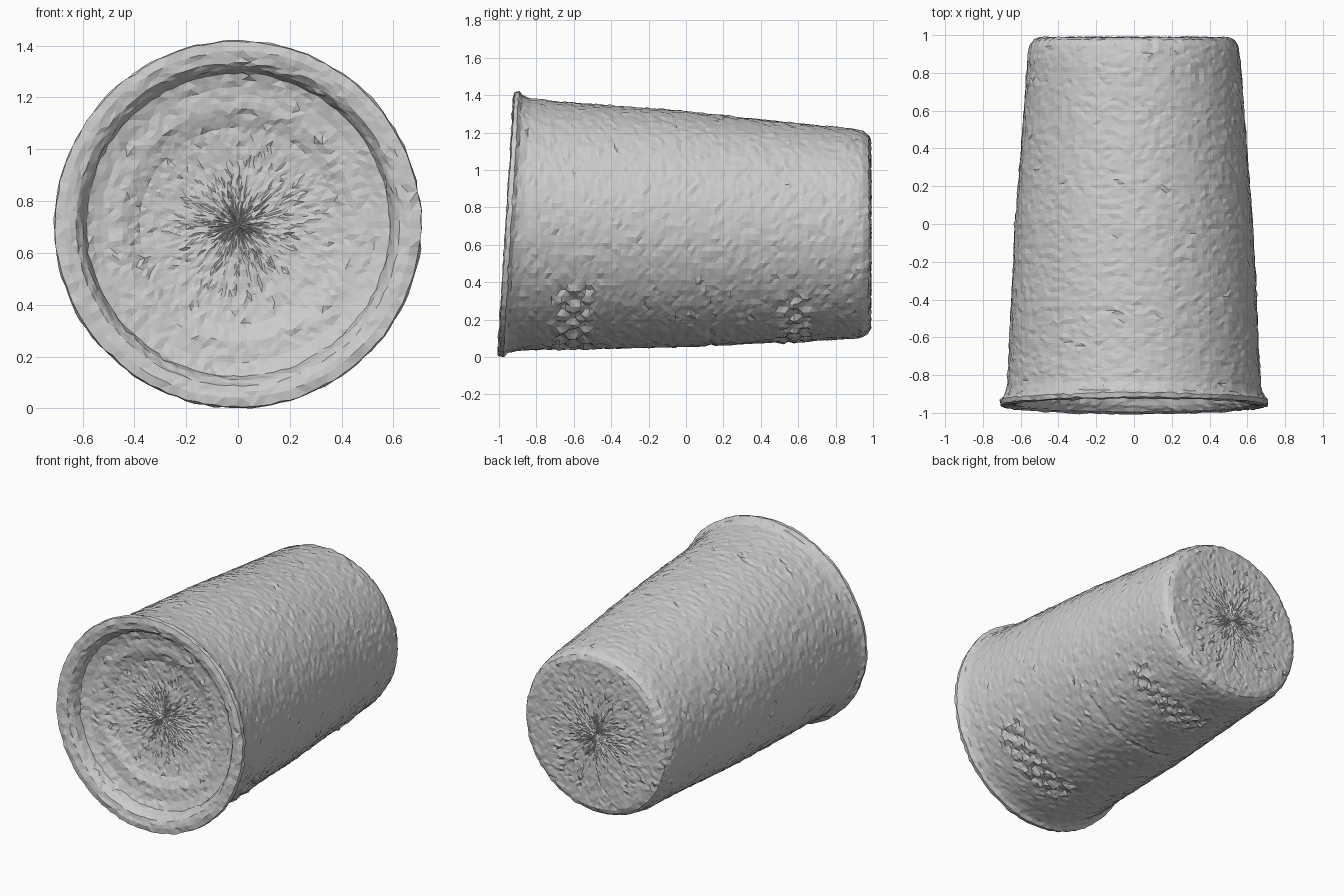
import bpy, bmesh, math, random

if "Cube" in bpy.data.objects:
    bpy.data.objects.remove(bpy.data.objects["Cube"])

random.seed(4)
SEGS = 120

# Cup lying along y. Profile of (y, radius): recessed front, flared lip, tapered wall, closed base
profile = [(-0.81, 0.0), (-0.81, 0.25), (-0.825, 0.38), (-0.855, 0.45), (-0.86, 0.53),
           (-0.88, 0.585), (-0.925, 0.6), (-0.955, 0.625), (-0.965, 0.67), (-0.96, 0.705),
           (-0.935, 0.71), (-0.915, 0.69), (-0.87, 0.675), (-0.7, 0.662), (-0.45, 0.652),
           (0.0, 0.63), (0.5, 0.59), (0.88, 0.563), (0.945, 0.55), (0.975, 0.53),
           (0.987, 0.5), (0.987, 0.0)]


def resample(points, step):
    out = [points[0]]
    for (y0, r0), (y1, r1) in zip(points, points[1:]):
        n = max(1, round(math.hypot(y1 - y0, r1 - r0) / step))
        out += [(y0 + (y1 - y0) * i / n, r0 + (r1 - r0) * i / n) for i in range(1, n + 1)]
    return out


def relief(y, a):
    """Raised knobbly bands and a shallow seam on the lower wall."""
    h = 0.0
    for centre, half, a0, a1 in ((-0.58, 0.13, -88, -28), (0.58, 0.1, -100, -32)):
        deg = math.degrees(a)
        if abs(y - centre) < half and a0 < deg < a1:
            fade = math.cos((y - centre) / half * math.pi / 2)
            wave = math.sin(math.radians(deg) * 32) * math.cos((y - centre) * 48)
            h += 0.017 * wave * fade ** 0.5
    if abs(y - 0.12) < 0.014 and -110 < math.degrees(a) < -35:
        h -= 0.006
    return h


def place(y, r, a, wall):
    if wall:
        r += relief(y, a)
    r += random.gauss(0, 0.0022)
    cz = 0.682 - 0.028 * y                                # axis droops towards the base
    tilt = 0.045 * max(0.0, min(1.0, -y)) * math.sin(a) * r / 0.7   # lip plane leans back
    jitter = random.gauss(0, 0.0025)
    return (r * math.cos(a), y + tilt + jitter, cz + r * math.sin(a))


bm = bmesh.new()
rings = []
pts = resample(profile, 0.026)
outer = False
for i, (y, r) in enumerate(pts):
    outer = outer or r > 0.705
    if r < 1e-6:
        rings.append([bm.verts.new((0, y, 0.682 - 0.028 * y))])
        continue
    ring = []
    for k in range(SEGS):
        a = -1.5 * math.pi + 2 * math.pi * (k + 0.5) / SEGS   # -270..90 degrees
        ring.append(bm.verts.new(place(y, r, a, outer and -0.85 < y < 0.9)))
    rings.append(ring)

# Skin the rings
for a, b in zip(rings, rings[1:]):
    for k in range(SEGS):
        j = (k + 1) % SEGS
        if len(a) == 1:
            bm.faces.new((a[0], b[k], b[j]))
        elif len(b) == 1:
            bm.faces.new((a[k], b[0], a[j]))
        else:
            bm.faces.new((a[k], b[k], b[j], a[j]))
bmesh.ops.triangulate(bm, faces=bm.faces[:])
bmesh.ops.recalc_face_normals(bm, faces=bm.faces[:])

# Rest the lip on the ground
low = min(v.co.z for v in bm.verts)
bmesh.ops.translate(bm, verts=bm.verts[:], vec=(0, 0, -low))

mesh = bpy.data.meshes.new("cup")
bm.to_mesh(mesh)
bm.free()
cup = bpy.data.objects.new("cup", mesh)
bpy.context.collection.objects.link(cup)
